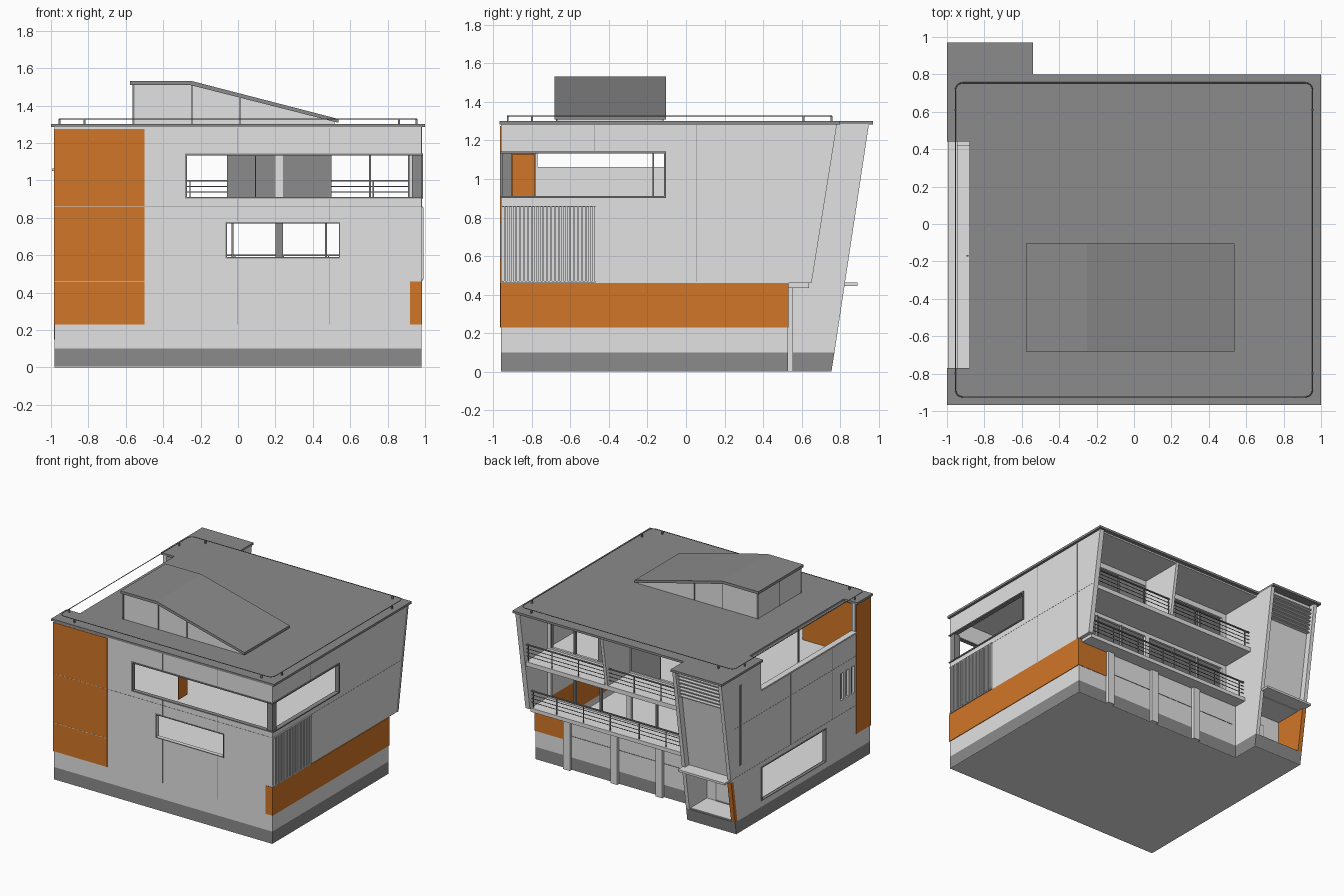
import bpy, bmesh, math


def material(name, rgb):
    m = bpy.data.materials.new(name)
    m.diffuse_color = (*rgb, 1)
    return m


WALL = material("pale_grey", (0.76, 0.76, 0.76))
DARK = material("mid_grey", (0.26, 0.26, 0.26))
ORANGE = material("orange", (0.64, 0.18, 0.02))


def finish(name, bm, mat):
    bmesh.ops.recalc_face_normals(bm, faces=bm.faces)
    me = bpy.data.meshes.new(name)
    bm.to_mesh(me)
    bm.free()
    me.materials.append(mat)
    ob = bpy.data.objects.new(name, me)
    bpy.context.collection.objects.link(ob)
    return ob


def boxes(name, mat, *items):
    """One object from boxes given as (x0, x1, y0, y1, z0, z1)."""
    bm = bmesh.new()
    for x0, x1, y0, y1, z0, z1 in items:
        vs = bmesh.ops.create_cube(bm, size=1)["verts"]
        for v in vs:
            v.co = ((x0 + x1) / 2 + v.co.x * (x1 - x0),
                    (y0 + y1) / 2 + v.co.y * (y1 - y0),
                    (z0 + z1) / 2 + v.co.z * (z1 - z0))
    return finish(name, bm, mat)


def prism(name, mat, axis, a, b, pts):
    """Extrude a 2D outline along an axis from a to b."""
    def co(p, t):
        return {"x": (t, p[0], p[1]), "y": (p[0], t, p[1]), "z": (p[0], p[1], t)}[axis]
    bm = bmesh.new()
    lo = [bm.verts.new(co(p, a)) for p in pts]
    hi = [bm.verts.new(co(p, b)) for p in pts]
    bm.faces.new(lo)
    bm.faces.new(hi)
    for i in range(len(pts)):
        j = (i + 1) % len(pts)
        bm.faces.new((lo[i], lo[j], hi[j], hi[i]))
    return finish(name, bm, mat)


def panel(name, mat, axis, a, b, u0, u1, z0, z1, holes):
    """Upright wall from a to b in depth, with rectangular holes (u0, u1, z0, z1)."""
    us = sorted({u0, u1, *[h[0] for h in holes], *[h[1] for h in holes]})
    zs = sorted({z0, z1, *[h[2] for h in holes], *[h[3] for h in holes]})
    out = []
    for p, q in zip(us, us[1:]):
        for r, s in zip(zs, zs[1:]):
            u, z = (p + q) / 2, (r + s) / 2
            if not any(h[0] < u < h[1] and h[2] < z < h[3] for h in holes):
                out.append((p, q, a, b, r, s) if axis == "y" else (a, b, p, q, r, s))
    return boxes(name, mat, *out)


def back(z):    # leaning rear edge of the stair tower
    return 0.755 + 0.151 * z


def edge(z):    # leaning rear edge of the balconies
    return 0.64 + 0.16 * (z - 0.47)


# Plinth and ground floor
boxes("plinth", DARK, (-.98, .98, -.96, .53, .004, .1))
prism("tower_plinth", DARK, "x", -.98, -.54, [(.53, .004), (back(0), .004), (back(.1), .1), (.53, .1)])
boxes("underside", WALL, (-.98, .98, -.96, .53, 0, .004), (-.98, -.54, .53, back(0), 0, .004))
boxes("ground_floor", WALL, (-.95, .95, -.93, .5, .1, .105), (-.95, -.57, .53, .755, .1, .105))

# Front wall and orange corner block
panel("front_wall", WALL, "y", -.96, -.93, -.5, .98, .1, 1.285,
      [(-.28, .98, .91, 1.14), (-.06, .54, .59, .77), (.92, .98, .23, .46)])
boxes("front_wall_foot", WALL, (-.98, -.5, -.96, -.93, .1, .23))
boxes("orange_block", ORANGE, (-.985, -.5, -.965, -.78, .23, 1.275))
boxes("block_cap", WALL, (-.98, -.5, -.96, -.79, 1.275, 1.285))
boxes("orange_partition", ORANGE, (.09, .096, -.9, -.785, .91, 1.13))

# Right wall with orange band wrapping both corners
boxes("right_wall_foot", WALL, (.95, .98, -.93, .53, .1, .23))
boxes("orange_band", ORANGE, (.95, .985, -.963, .533, .23, .46), (.92, .95, -.963, -.93, .23, .46),
      (.71, .95, .5, .533, .23, .46))
prism("right_wall", WALL, "x", .95, .98,
      [(-.93, .46), (edge(.46), .46), (edge(1.285), 1.285), (-.93, 1.285),
       (-.93, 1.14), (-.11, 1.14), (-.11, .91), (-.93, .91)])
prism("right_wall_trim", WALL, "x", .945, .985,
      [(edge(.46), .46), (edge(.46) + .013, .46), (edge(1.285) + .013, 1.285), (edge(1.285), 1.285)])
boxes("right_louvers", WALL, *[(.98, .993, -.945 + i * .02, -.936 + i * .02, .47, .855) for i in range(24)])
boxes("louver_rails", WALL, (.98, .99, -.955, -.47, .464, .47), (.98, .99, -.955, -.47, .855, .861))

# Left wall with low window, narrow slots and terrace opening
slots = [(y, y + .04, .57, .79) for y in (-.76, -.69, -.62)]
panel("left_wall", WALL, "x", -.98, -.95, -.78, .53, .1, 1.285,
      [(-.39, .43, .15, .42), (-.77, .44, 1.06, 1.285)] + slots)
boxes("left_wall_foot", WALL, (-.98, -.95, -.93, -.78, .1, .23))
boxes("terrace_coping", WALL, (-.995, -.945, -.77, .44, 1.05, 1.062))
boxes("slot_panes", DARK, *[(-.96, -.955, a, b, c, d) for a, b, c, d in slots],
      (-.984, -.979, .688, .712, .54, 1.19))
boxes("left_window_frame", DARK, (-.985, -.96, -.395, .435, .415, .422), (-.985, -.96, -.395, .435, .148, .155),
      (-.985, -.96, -.395, -.388, .155, .415), (-.985, -.96, .428, .435, .155, .415))

# Corner ribbon window
boxes("corner_window_frame", DARK,
      (-.283, .988, -.965, -.93, 1.133, 1.143), (-.283, .988, -.965, -.93, .902, .911),
      (-.283, -.273, -.965, -.93, .911, 1.133),
      (.95, .988, -.93, -.105, 1.133, 1.143), (.95, .988, -.93, -.105, .902, .911),
      (.95, .988, -.115, -.105, .911, 1.133))
boxes("corner_post", DARK, (.93, .98, -.955, -.905, .911, 1.133))
boxes("low_window_frame", DARK, (-.066, .546, -.964, -.93, .77, .777), (-.066, .546, -.964, -.93, .583, .59),
      (-.066, -.06, -.964, -.93, .59, .77), (.54, .546, -.964, -.93, .59, .77))

# Floors and ceiling; the middle floor has a void beside the right wall
boxes("middle_floor", WALL, (-.95, .6, -.93, .42, .435, .465), (-.57, .95, .42, edge(.46), .435, .465),
      (.6, .95, -.93, -.5, .435, .465))
boxes("upper_floor", WALL, (-.95, .95, -.93, .42, .83, .865), (-.57, .95, .42, edge(.85), .83, .865))
boxes("ceiling", WALL, (-.88, .95, -.93, .77, 1.272, 1.284))

# Rear ground wall with bays and pilasters
panel("rear_ground_wall", WALL, "y", .5, .53, -.95, .71, .1, .435, [])
boxes("orange_foot", WALL, (.71, .95, .5, .53, .1, .23))
boxes("pilasters", WALL, *[(x - .03, x + .03, .53, .555, 0, .435) for x in (.685, .26, -.145)])
boxes("bay_lines", DARK, *[(x, x + .36, .53, .533, .27, .274) for x in (-.51, -.115, .29)])

# Rear glazed walls behind the balconies
panel("rear_middle_wall", WALL, "y", .4, .42, -.57, .95, .465, .83,
      [(-.5, .2, .48, .8), (.24, .92, .48, .8)])
panel("rear_upper_wall", WALL, "y", .4, .42, -.57, .95, .865, 1.272,
      [(-.5, .2, .88, 1.23), (.24, .92, .88, 1.23)])
boxes("rear_dark_panels", DARK, (-.06, .2, .405, .415, .88, 1.23), (.24, .5, .405, .415, .88, 1.23),
      (.2, .24, .395, .401, .48, .8))
boxes("rear_mullions", DARK, *[(x, x + .012, .4, .425, z, z + .33)
                               for x, z in ((-.29, .88), (.7, .88), (.91, .88),
                                            (-.27, .475), (-.035, .475), (.465, .475), (.7, .475))])
prism("balcony_divider", WALL, "x", .21, .235, [(.42, .865), (edge(.86), .865), (edge(1.272), 1.272), (.42, 1.272)])

# Balcony railings
for label, z in (("middle", .465), ("upper", .865)):
    y = edge(z) - .015
    bars = [(-.54, .95, y - .002, y + .002, z + h, z + h + .004) for h in (.04, .07, .1)]
    bars.append((-.54, .95, y - .006, y + .006, z + .13, z + .138))
    posts = [(x, x + .006, y - .003, y + .003, z, z + .135) for x in (-.5, -.26, -.02, .24, .48, .72, .93)]
    boxes(label + "_railing", DARK, *bars, *posts)

# Stair tower: leaning fins, recessed rear wall, louvers, entrance
for label, a, b, y, low in (("left", -.98, -.95, .53, .44), ("right", -.57, -.54, .4, .1)):
    prism(label + "_tower_fin", WALL, "x", a, b,
          [(y, low), (back(low), low), (back(1.285), 1.285), (y, 1.285)])
prism("entrance_outer_wall", WALL, "x", -.98, -.965, [(.53, .1), (back(.1) - .03, .1), (back(.44) - .03, .44), (.53, .44)])
prism("entrance_orange_lining", ORANGE, "x", -.965, -.945, [(.53, .1), (back(.1), .1), (back(.44), .44), (.53, .44)])
prism("entrance_orange_edge", ORANGE, "x", -.98, -.965,
      [(back(.1) - .03, .1), (back(.1), .1), (back(.44), .44), (back(.44) - .03, .44)])
prism("tower_rear_wall", WALL, "x", -.95, -.57,
      [(back(.44) - .08, .44), (back(.44) - .05, .44), (back(1.285) - .05, 1.285), (back(1.285) - .08, 1.285)])
boxes("tower_louvers", WALL, *[(-.95, -.57, back(z) - .05, back(z) - .02, z, z + .008)
                               for z in [1.06 + i * .03 for i in range(7)]])
boxes("tower_ceiling", WALL, (-.95, -.57, .53, .77, .44, .455))
boxes("canopy", WALL, (-.97, -.55, .74, .89, .445, .462))
panel("entrance_wall", WALL, "y", .53, .545, -.95, -.57, .1, .44, [])
boxes("entrance_door", DARK, (-.8, -.65, .545, .55, .105, .36))
boxes("entrance_door_panel", WALL, (-.79, -.66, .548, .553, .12, .35))

# Cladding joints
f, r = (-.961, -.959), (.979, .981)
boxes("front_joints", DARK, (-.5, .98, *f, .859, .862), *[(x, x + .002, *f, a, b)
      for x in (-.005, .49) for a, b in ((.23, .58), (.78, .9), (1.145, 1.28))])
boxes("right_joints", DARK, (*r, -.95, edge(.86), .859, .861),
      *[(*r, y, y + .002, a, b) for y, a, b in ((-.475, 1.145, 1.28), (.055, .465, 1.28), (.51, .465, 1.28))])
boxes("left_joints", DARK, *[(-.981, -.979, -.78, .8, z, z + .002) for z in (.46, .86)],
      *[(-.981, -.979, y, y + .002, .46, 1.05) for y in (-.475, .055)])
boxes("orange_joints", WALL, (-.985, -.5, -.966, -.964, .46, .463), (-.985, -.5, -.966, -.964, .86, .862))

# Main roof with terrace cut-out and tower overhang
prism("main_roof", DARK, "z", 1.284, 1.302,
      [(-1, -.967), (1, -.967), (1, .8), (-.54, .8), (-.54, .97), (-1, .97),
       (-1, .44), (-.88, .44), (-.88, -.77), (-1, -.77)])
boxes("terrace_post", DARK, (-.895, -.885, -.175, -.165, .865, 1.284))

# Rooftop monitor with sloped lid
prism("monitor_body", WALL, "y", -.67, -.12, [(-.56, 1.3), (.515, 1.3), (.515, 1.315), (-.255, 1.51), (-.56, 1.51)])
prism("monitor_lid", DARK, "y", -.683, -.105,
      [(-.577, 1.51), (-.257, 1.51), (.537, 1.308), (.537, 1.328), (-.252, 1.532), (-.577, 1.532)])
boxes("monitor_mullions", DARK, *[(x, x + .01, y - .004, y + .004, 1.3, t) for y in (-.67, -.12)
      for x, t in ((-.564, 1.515), (-.25, 1.51), (.005, 1.44))],
      (-.564, -.556, -.4, -.39, 1.3, 1.51))

# Rounded safety rail around the roof
curve = bpy.data.curves.new("roof_rail", "CURVE")
curve.dimensions = "3D"
curve.bevel_depth = .003
curve.bevel_resolution = 1
pts = []
for k, (cx, cy) in enumerate(((.915, .715), (-.915, .715), (-.915, -.885), (.915, -.885))):
    for i in range(5):
        t = math.radians(90 * k + 22.5 * i)
        pts.append((cx + .04 * math.cos(t), cy + .04 * math.sin(t), 1.328, 1))
sp = curve.splines.new("POLY")
sp.points.add(len(pts) - 1)
for p, c in zip(sp.points, pts):
    p.co = c
sp.use_cyclic_u = True
curve.materials.append(DARK)
bpy.context.collection.objects.link(bpy.data.objects.new("roof_rail", curve))
corners = [(x, y) for x in (-.82, .86) for y in (-.925, .755)] + [(x, y) for x in (-.955, .955) for y in (-.8, .61)]
boxes("roof_rail_posts", DARK, *[(x - .005, x + .005, y - .005, y + .005, 1.3, 1.328) for x, y in corners])
